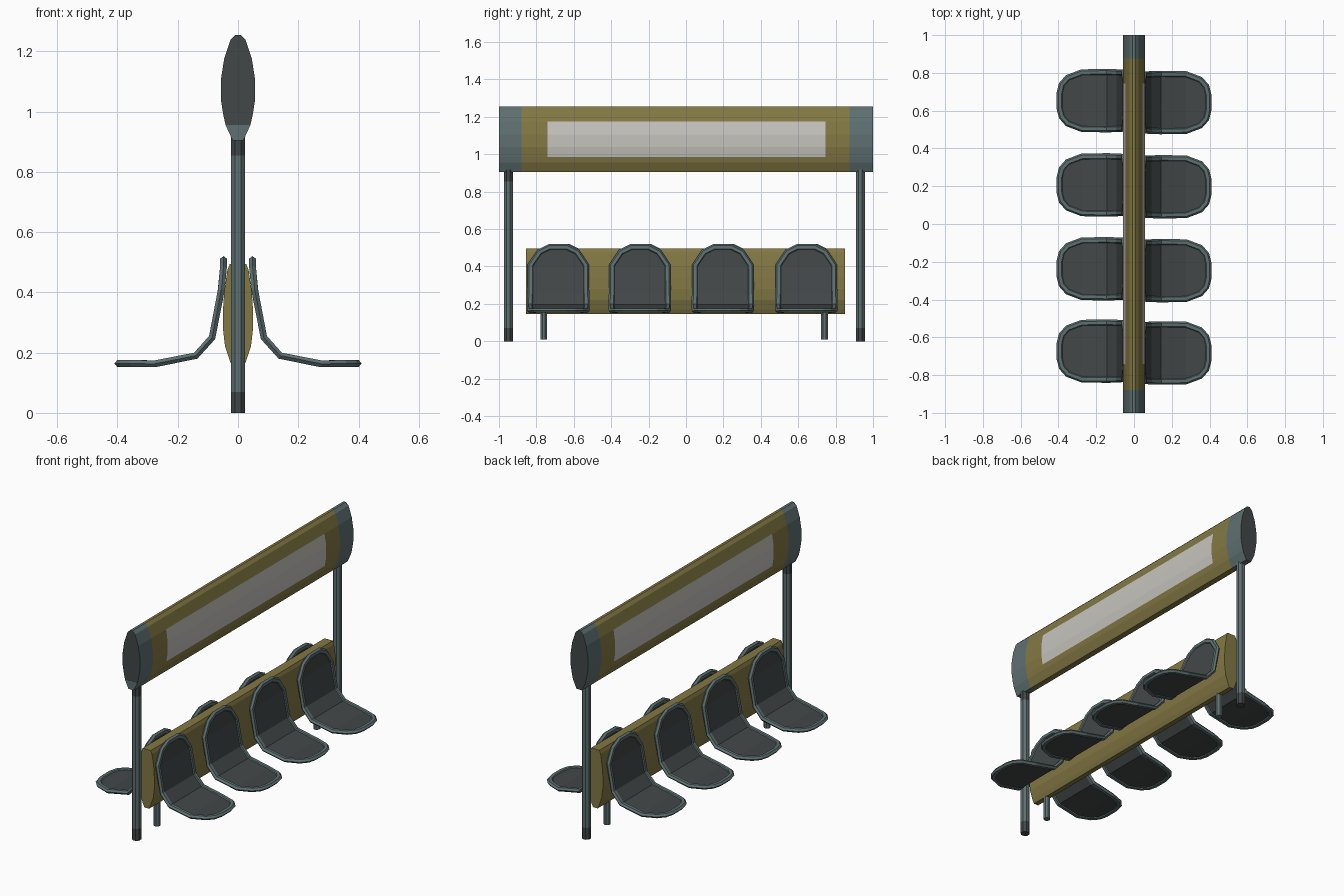
import bpy, bmesh, math
from mathutils import Vector

if "Cube" in bpy.data.objects:
    bpy.data.objects.remove(bpy.data.objects["Cube"])


def material(name, r, g, b):
    m = bpy.data.materials.new(name)
    m.diffuse_color = [((c / 255 + 0.055) / 1.055) ** 2.4 for c in (r, g, b)] + [1]
    m.use_nodes = True
    m.node_tree.nodes["Principled BSDF"].inputs["Base Color"].default_value = m.diffuse_color
    return m


TEAL, DARK, OLIVE, PALE = range(4)
MATS = [material("teal grey", 94, 112, 113), material("dark grey", 66, 71, 71),
        material("olive", 131, 120, 68), material("pale panel", 198, 196, 190)]


def loft(bm, rings, mat=TEAL, closed=False):
    """Skin a list of point rings; mat is an index or a rule on the face centre."""
    vs = [[bm.verts.new(p) for p in ring] for ring in rings]
    n = len(vs[0])
    faces = []
    for i in range(len(vs) if closed else len(vs) - 1):
        a, b = vs[i], vs[(i + 1) % len(vs)]
        for j in range(n):
            k = (j + 1) % n
            faces.append(bm.faces.new((a[j], a[k], b[k], b[j])))
    if not closed:
        faces += [bm.faces.new(vs[0]), bm.faces.new(vs[-1])]
    for f in faces:
        f.material_index = mat(f.calc_center_median()) if callable(mat) else mat
    bmesh.ops.recalc_face_normals(bm, faces=faces)


def finish(bm, name):
    me = bpy.data.meshes.new(name)
    bm.to_mesh(me)
    bm.free()
    for m in MATS:
        me.materials.append(m)
    return me


def add(name, me, loc=(0, 0, 0)):
    ob = bpy.data.objects.new(name, me)
    ob.location = loc
    bpy.context.collection.objects.link(ob)
    return ob


def mirrored(half):
    """Closed x-z section from its right half, listed top to bottom."""
    return half + [(-x, z) for x, z in reversed(half)]


def extrude_y(name, section, stations, mat):
    bm = bmesh.new()
    loft(bm, [[(x, y, z) for x, z in section] for y in stations], mat)
    return add(name, finish(bm, name))


# Sign: lens section with end caps, olive body and pale panels on both sides
def sign_colour(c):
    if abs(c.y) > 0.99:
        return DARK
    if abs(c.y) > 0.88:
        return TEAL
    return PALE if abs(c.y) < 0.5 and 0.985 < c.z < 1.175 and abs(c.x) > 0.03 else OLIVE


sign = mirrored([(0.008, 1.255), (0.025, 1.238), (0.046, 1.175), (0.057, 1.105),
                 (0.057, 1.04), (0.048, 0.985), (0.041, 0.955), (0.018, 0.905)])
extrude_y("sign", sign, [-1, -0.88, -0.74, 0.745, 0.875, 1], sign_colour)

# Teal lower corner on the front end of the sign
extrude_y("sign_end_corner", [(0.041, 0.955), (0.018, 0.905), (-0.018, 0.905), (-0.041, 0.955)],
          [-1.001, -0.998], TEAL)

# Backboard between the two rows of seats
board = mirrored([(0.027, 0.495), (0.035, 0.475), (0.046, 0.40), (0.05, 0.34),
                  (0.05, 0.28), (0.043, 0.22), (0.026, 0.17), (0.015, 0.147)])
extrude_y("backboard", board, [-0.855, 0.85], OLIVE)


# Posts and short legs
def column(name, y, r, levels, mat):
    bm = bmesh.new()
    ring = [((i + 0.5) * math.pi / 4) for i in range(8)]
    k = r / math.cos(math.pi / 8)
    loft(bm, [[(k * math.cos(a), y + k * math.sin(a), z) for a in ring] for z in levels], mat)
    add(name, finish(bm, name))


column("front_post", -0.95, 0.024, [0, 0.07, 0.855, 0.94],
       lambda c: DARK if c.z < 0.07 or c.z > 0.855 else TEAL)
column("back_post", 0.932, 0.024, [0, 0.07, 0.94], lambda c: DARK if c.z < 0.07 else TEAL)
column("front_leg", -0.76, 0.018, [0.01, 0.18], TEAL)
column("back_leg", 0.74, 0.018, [0.01, 0.18], TEAL)

# Seat path from top of back to front lip: x, z, half width
PATH = [(0.048, 0.503, 0.045), (0.049, 0.475, 0.1), (0.056, 0.405, 0.147),
        (0.086, 0.25, 0.148), (0.14, 0.19, 0.15), (0.275, 0.163, 0.148),
        (0.35, 0.164, 0.12), (0.381, 0.164, 0.085), (0.392, 0.164, 0.04)]


def seat_mesh(side):
    n = len(PATH)
    normals = []
    for i in range(n):
        a, b = PATH[max(i - 1, 0)], PATH[min(i + 1, n - 1)]
        normals.append(Vector((-(b[1] - a[1]) * side, 0, b[0] - a[0])).normalized())
    right = [Vector((x * side, w, z)) for x, z, w in PATH]
    left = [Vector((x * side, -w, z)) for x, z, w in PATH]
    bm = bmesh.new()
    # thin shell
    t = 0.006
    loft(bm, [[r + m * t, l + m * t, l - m * t, r - m * t]
              for r, l, m in zip(right, left, normals)], DARK)
    # padded rim swept round the outline
    loop, norm = right + left[::-1], normals + normals[::-1]
    rings = []
    for i, p in enumerate(loop):
        tan = ((loop[(i + 1) % len(loop)] - p).normalized() + (p - loop[i - 1]).normalized()).normalized()
        across = tan.cross(norm[i]).normalized()
        up = across.cross(tan)
        rings.append([p + across * 0.018 * math.cos(a) + up * 0.013 * math.sin(a)
                      for a in (k * math.pi / 3 for k in range(6))])
    loft(bm, rings, TEAL, closed=True)
    return finish(bm, "seat")


for side, label, shift in ((1, "right", 0), (-1, "left", 0.01)):
    me = seat_mesh(side)
    for i, y in enumerate((-0.683, -0.247, 0.197, 0.643)):
        add(f"{label}_seat_{i + 1}", me, (0, y + shift, 0))
